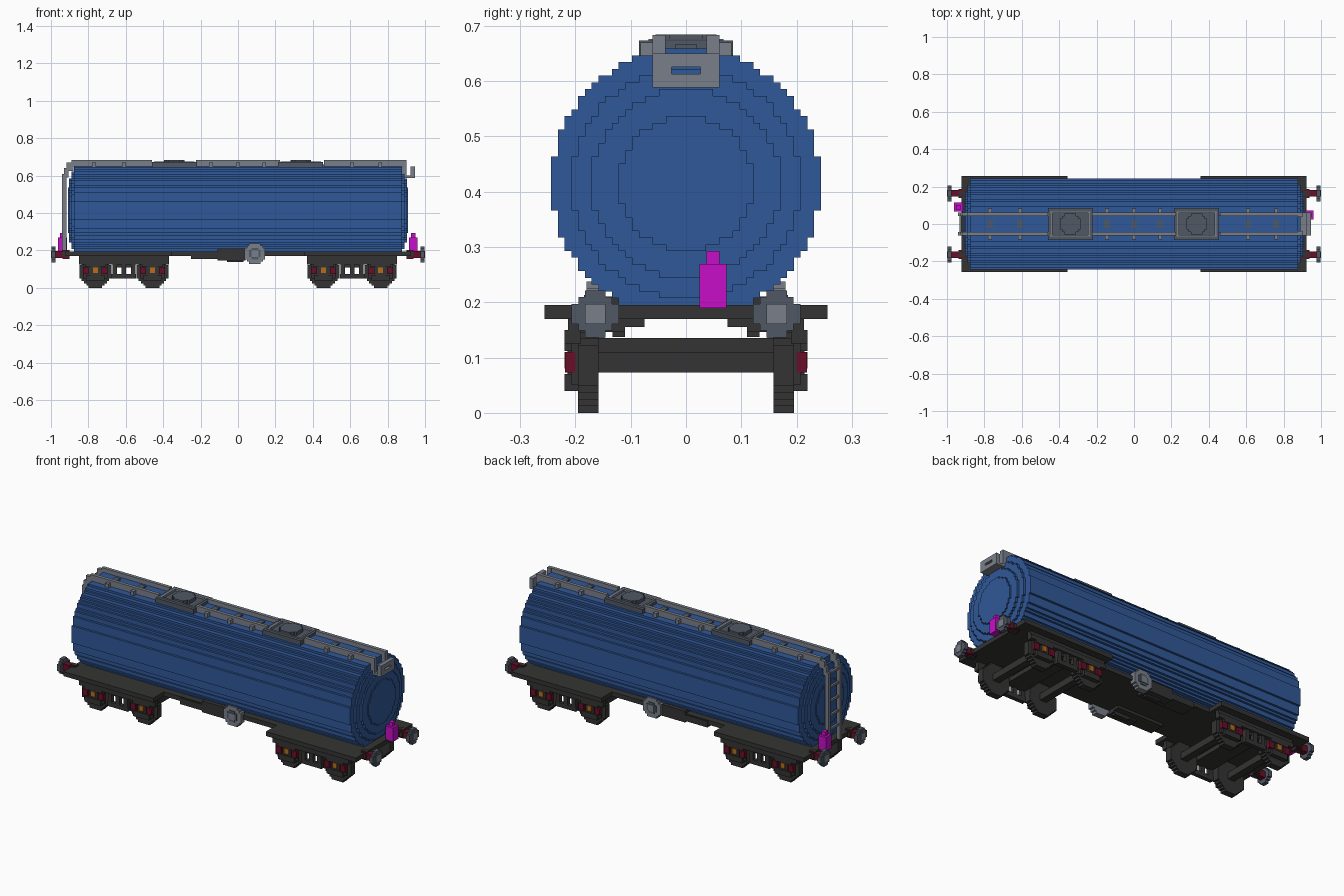
import bpy, bmesh, math
from mathutils import Vector

cube = bpy.data.objects.get("Cube")
if cube:
    bpy.data.objects.remove(cube, do_unlink=True)

V = 2 / 164  # size of one block step


def material(name, rgb):
    lin = [(c / 255 / 12.92) if c < 11 else ((c / 255 + 0.055) / 1.055) ** 2.4 for c in rgb]
    m = bpy.data.materials.new(name)
    m.use_nodes = True
    m.diffuse_color = (*lin, 1)
    m.node_tree.nodes["Principled BSDF"].inputs["Base Color"].default_value = (*lin, 1)
    return m


BLUE = material("tank blue", (48, 88, 152))
DARK = material("frame charcoal", (52, 52, 51))
LIGHT = material("light grey", (122, 128, 138))
MID = material("slate grey", (80, 88, 100))
RED = material("dark red", (104, 14, 40))
ORANGE = material("axle orange", (184, 108, 28))
PINK = material("lamp magenta", (200, 14, 200))


def finish(name, bm, mat):
    bmesh.ops.recalc_face_normals(bm, faces=bm.faces)
    me = bpy.data.meshes.new(name)
    bm.to_mesh(me)
    bm.free()
    me.materials.append(mat)
    ob = bpy.data.objects.new(name, me)
    bpy.context.collection.objects.link(ob)
    return ob


def boxes(name, mat, *spans):
    """One object from boxes given as (x0, x1, y0, y1, z0, z1)."""
    bm = bmesh.new()
    for x0, x1, y0, y1, z0, z1 in spans:
        vs = bmesh.ops.create_cube(bm, size=1)["verts"]
        for v in vs:
            v.co = Vector(((x0 + x1) / 2 + v.co.x * (x1 - x0),
                           (y0 + y1) / 2 + v.co.y * (y1 - y0),
                           (z0 + z1) / 2 + v.co.z * (z1 - z0)))
    return finish(name, bm, mat)


def side(s, x0, x1, y0, y1, z0, z1):
    """A box span on the s side of the centre line."""
    return (x0, x1, min(s * y0, s * y1), max(s * y0, s * y1), z0, z1)


def stepped_circle(r):
    """Outline of a blocky disc with a radius of r steps."""
    f = r % 1
    rows = [-r + k for k in range(int(2 * r))]
    right = []
    for t in rows:
        w = max(round(math.sqrt(r * r - (t + .5) ** 2) - f) + f, .5)
        if right and right[-1][0] == w:
            right[-1] = (w, t + 1)
        else:
            right += [(w, t), (w, t + 1)]
    return right + [(-w, t) for w, t in reversed(right)]


def discs(name, mat, axis, c, *layers):
    """Blocky discs (radius in steps, start, end) along x or y; c is the centre across it."""
    bm = bmesh.new()
    for r, a, b in layers:
        def place(p, d):
            h, z = c[0] + p[0] * V, c[1] + p[1] * V
            return (d, h, z) if axis == "x" else (h, d, z) if axis == "y" else (h, z, d)
        face = bm.faces.new([bm.verts.new(place(p, a)) for p in stepped_circle(r)])
        ext = bmesh.ops.extrude_face_region(bm, geom=[face], use_keep_orig=True)["geom"]
        move = Vector(place((0, 0), b)) - Vector(place((0, 0), a))
        bmesh.ops.translate(bm, vec=move, verts=[g for g in ext if isinstance(g, bmesh.types.BMVert)])
    return finish(name, bm, mat)


# Tank barrel with stepped domed ends
discs("tank", BLUE, "x", (0, 34 * V), (20, -.878, .878),
      *[(r, s * .87, s * (.878 + V * k)) for s in (-1, 1)
        for k, r in ((1, 17), (2, 14), (2.6, 10))])

# Underframe: wide decks over the bogies and a narrower centre sill
boxes("underframe", DARK,
      (-.922, -.355, -.256, .256, .17, .195),
      (.355, .922, -.256, .256, .17, .195),
      (-.36, .36, -.16, .16, .17, .195))

for s, sn in ((-1, "right"), (1, "left")):
    # Brake gear boxes and hand wheel under the tank
    boxes("brake_gear_" + sn, DARK,
          side(s, -.25, -.11, .075, .165, .155, .19),
          side(s, -.11, .04, .11, .165, .146, .21),
          side(s, -.11, .04, .075, .133, .155, .172),
          side(s, -.06, .03, .11, .133, .137, .16))
    discs("hand_wheel_" + sn, LIGHT, "y", (.09, 15 * V), (4.5, s * .147, s * .18))
    discs("hand_wheel_recess_" + sn, MID, "y", (.09, 15 * V), (2.5, s * .175, s * .184))
    discs("hand_wheel_hub_" + sn, LIGHT, "y", (.09, 15 * V), (1.5, s * .175, s * .188))

# Bogies
for bx, bn in ((-.61, "rear"), (.61, "front")):
    wheel_x = (bx - .1525, bx + .1525)
    boxes("bolster_" + bn, DARK, (bx - .06, bx + .06, -.2, .2, .11, .135))
    for i, wx in enumerate(wheel_x):
        boxes(f"axle_{bn}_{i}", DARK, (wx - .02, wx + .02, -.17, .17, .073, .11))
        discs(f"wheels_{bn}_{i}", DARK, "y", (wx, 7 * V),
              (7, -.195, -.158), (7, .158, .195))
    for s, sn in ((-1, "right"), (1, "left")):
        tag = bn + "_" + sn
        spans = [side(s, bx - .24, bx + .24, .19, .213, .125, .172),
                 side(s, bx - .24, bx + .24, .19, .22, .125, .15),
                 side(s, bx - .065, bx + .065, .19, .213, .05, .075)]
        spans += [side(s, bx + d - .012, bx + d + .012, .19, .213, .06, .13) for d in (-.05, 0, .05)]
        red, orange = [], []
        for wx in wheel_x:
            spans += [side(s, wx - .065, wx + .065, .19, .207, .05, .13),
                      side(s, wx - .05, wx + .05, .19, .22, .04, .07),
                      side(s, wx - .055, wx + .055, .19, .22, .112, .13),
                      side(s, wx - .026, wx + .026, .19, .214, .07, .115)]
            red += [side(s, wx + d - .016, wx + d + .016, .2, .219, .073, .11) for d in (-.05, .05)]
            orange.append(side(s, wx - .014, wx + .014, .2, .22, .08, .11))
        boxes("side_frame_" + tag, DARK, *spans)
        boxes("axle_box_springs_" + tag, RED, *red)
        boxes("axle_caps_" + tag, ORANGE, *orange)

# Buffers
for e, en in ((-1, "rear"), (1, "front")):
    for s, sn in ((-1, "right"), (1, "left")):
        tag, c = en + "_" + sn, (s * .164, .179)
        discs("buffer_shaft_" + tag, RED, "x", c, (1.5, e * .90, e * .98))
        discs("buffer_collar_" + tag, DARK, "x", c, (2, e * .90, e * .937))
        discs("buffer_head_" + tag, MID, "x", c, (3.5, e * .975, e * .997))
        discs("buffer_face_" + tag, LIGHT, "x", c, (1.5, e * .99, e * 1.0))

# Tail lamps, one on each end
for x0, x1, yc, n in ((.913, .96, .049, "front"), (-.963, -.915, .09, "rear")):
    boxes("lamp_" + n, PINK, (x0, x1, yc - .0245, yc + .0245, .19, .269),
          (x0 + .012, x1 - .012, yc - .012, yc + .012, .26, .293))

# Roof rails, brackets and centre plates
posts = (-.77, -.61, -.145, 0, .14, .61, .76)
rails = []
for s in (-1, 1):
    for x0, x1 in ((-.89, -.46), (-.225, .225), (.46, .89)):
        rails.append(side(s, x0, x1, .042, .061, .648, .683))
    rails += [side(s, x - .01, x + .01, .055, .082, .64, .67) for x in posts]
boxes("roof_rails", LIGHT, *rails)
boxes("roof_plates", MID, *[(x - .016, x + .016, -.02, .02, .65, .666) for x in posts])

# Roof hatches in raised frames
for hx, n in ((-.34, "rear"), (.335, "front")):
    boxes("hatch_base_" + n, MID, (hx - .12, hx + .12, -.085, .085, .635, .664))
    boxes("hatch_frame_" + n, MID,
          *[side(s, hx - .12, hx + .12, .061, .085, .64, .673) for s in (-1, 1)],
          *[(hx + s * .108 - .012, hx + s * .108 + .012, -.085, .085, .64, .673) for s in (-1, 1)])
    boxes("hatch_trim_" + n, LIGHT,
          *[side(s, hx - .108, hx + .108, .058, .068, .65, .676) for s in (-1, 1)],
          *[(hx + s * .1 - .005, hx + s * .1 + .005, -.068, .068, .65, .676) for s in (-1, 1)])
    discs("hatch_lid_" + n, MID, "z", (hx, 0), (4.5, .65, .684))

# End ladder curving over the tank shoulder
ladder = []
for s in (-1, 1):
    ladder += [side(s, -.94, -.918, .042, .061, .19, .61),
               side(s, -.93, -.905, .042, .061, .59, .64),
               side(s, -.917, -.88, .042, .061, .625, .67)]
ladder += [(-.934, -.922, -.05, .05, z, z + .012) for z in (.27, .35, .43, .51, .59)]
boxes("end_ladder", LIGHT, *ladder)

# Upturned step at the opposite end of the roof
step = [(.885, .945, -.061, .061, .588, .60),
        (.922, .945, -.061, .061, .588, .613),
        (.922, .945, -.061, .061, .625, .65)]
for s in (-1, 1):
    step += [side(s, .922, .945, .026, .061, .60, .65),
             side(s, .878, .902, .037, .061, .59, .683)]
boxes("end_step", LIGHT, *step)
